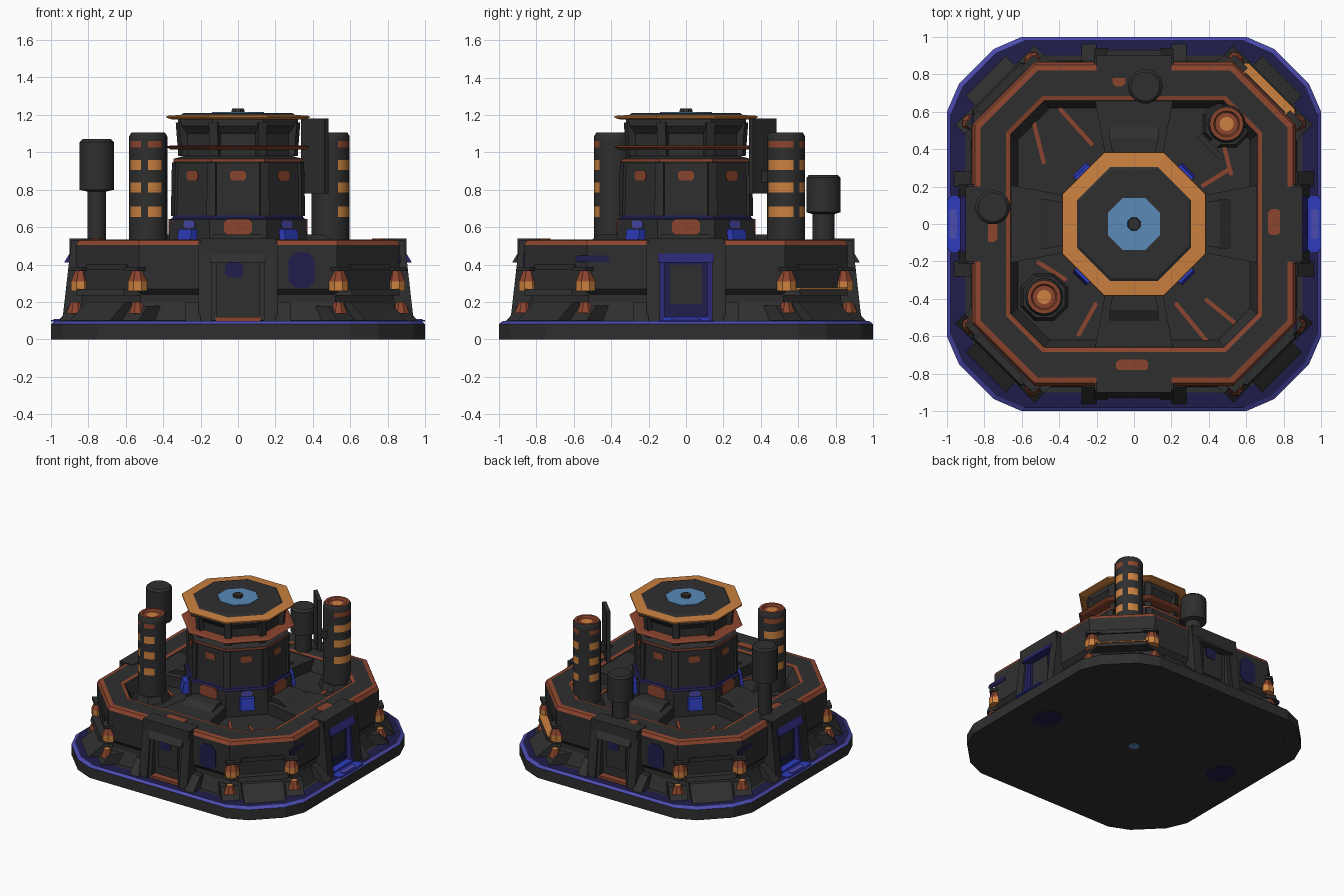
import bpy, bmesh, math
from math import sin, cos, pi, radians
from mathutils import Matrix, Vector

if "Cube" in bpy.data.objects:
    bpy.data.objects.remove(bpy.data.objects["Cube"])

PALETTE = {
    "charcoal": (0.028, 0.028, 0.028), "rust": (0.26, 0.06, 0.027),
    "orange": (0.60, 0.22, 0.05), "navy": (0.014, 0.013, 0.07),
    "deep_blue": (0.022, 0.02, 0.17), "blue": (0.026, 0.045, 0.50),
    "violet_blue": (0.07, 0.07, 0.42), "light_blue": (0.10, 0.26, 0.48),
}
MATS = {}
for k, c in PALETTE.items():
    MATS[k] = bpy.data.materials.new(k)
    MATS[k].diffuse_color = (*c, 1)


def make(name, bm, mats, smooth=False):
    bmesh.ops.recalc_face_normals(bm, faces=bm.faces)
    me = bpy.data.meshes.new(name)
    bm.to_mesh(me)
    bm.free()
    for m in mats:
        me.materials.append(MATS[m])
    ob = bpy.data.objects.new(name, me)
    bpy.context.collection.objects.link(ob)
    if smooth:
        bpy.ops.object.select_all(action='DESELECT')
        ob.select_set(True)
        bpy.context.view_layer.objects.active = ob
        bpy.ops.object.shade_smooth_by_angle(angle=radians(40))
    return ob


def four(quarter):
    """Repeat one corner's outline points around the four corners."""
    return [(x * cos(q * pi / 2) - y * sin(q * pi / 2), x * sin(q * pi / 2) + y * cos(q * pi / 2))
            for q in range(4) for x, y in quarter]


def chamfered(a, c):
    return four([(a, c), (c, a)])


def octa(a):
    return chamfered(a, a * 0.4142)


def circle(r, n, at=(0, 0), phase=.5):
    return [(at[0] + r * cos(2 * pi * (i + phase) / n), at[1] + r * sin(2 * pi * (i + phase) / n)) for i in range(n)]


def loft(name, rings, mats, smooth=False):
    """rings: (outline, z); mats: bottom cap, one per band, top cap."""
    bm = bmesh.new()
    names = list(dict.fromkeys(mats))
    rows = [[bm.verts.new((x, y, z)) for x, y in pts] for pts, z in rings]
    n = len(rows[0])
    bm.faces.new(rows[0][::-1]).material_index = names.index(mats[0])
    for a, b, m in zip(rows, rows[1:], mats[1:]):
        for i in range(n):
            j = (i + 1) % n
            bm.faces.new((a[i], a[j], b[j], b[i])).material_index = names.index(m)
    bm.faces.new(rows[-1]).material_index = names.index(mats[-1])
    return make(name, bm, names, smooth)


def box(name, ang, r0, r1, w, z0, z1, mat, side=0, w2=None, r1top=None):
    """Block reaching from radius r0 to r1 along a heading, shifted sideways; w2 = outer width."""
    w2 = w2 or w
    rt = r1top or r1
    d = radians(ang)
    def pts(ro):
        p = [(r0, side - w / 2), (ro, side - w2 / 2), (ro, side + w2 / 2), (r0, side + w / 2)]
        return [(x * cos(d) - y * sin(d), x * sin(d) + y * cos(d)) for x, y in p]
    return loft(name, [(pts(r1), z0), (pts(rt), z1)], [mat] * 3)


def spot(name, pos, ang, w, h, mat, flat=False):
    """Thin painted plate with cut corners; faces a heading, or up when flat."""
    bm = bmesh.new()
    a, b = w / 2, h / 2
    k = min(a, b) * 0.5
    out = [(a, -b + k), (a, b - k), (a - k, b), (-a + k, b), (-a, b - k), (-a, -b + k), (-a + k, -b), (a - k, -b)]
    lo = [bm.verts.new((x, y, -.004)) for x, y in out]
    hi = [bm.verts.new((x, y, .005)) for x, y in out]
    bm.faces.new(lo[::-1])
    bm.faces.new(hi)
    for i in range(8):
        j = (i + 1) % 8
        bm.faces.new((lo[i], lo[j], hi[j], hi[i]))
    m = Matrix.Rotation(radians(ang), 4, 'Z')
    if not flat:
        m = m @ Matrix.Rotation(pi / 2, 4, 'Z') @ Matrix.Rotation(pi / 2, 4, 'X')
    bm.transform(Matrix.Translation(Vector(pos)) @ m)
    return make(name, bm, [mat])


def polar(r, deg, z, side=0):
    d = radians(deg)
    return (r * cos(d) - side * sin(d), r * sin(d) + side * cos(d), z)


C = "charcoal"
# Base plate with a glowing rim
def plate(s):
    return four([(s, .6 * s), (.935 * s, .75 * s), (.75 * s, .935 * s), (.6 * s, s)])
loft("base_plate", [(plate(.9), .004), (plate(.92), 0), (plate(1), 0), (plate(1), .082), (plate(.98), .098),
                    (plate(.9), .1)], [C, C, C, C, "violet_blue", "navy", C])
loft("underside_spot", [(circle(.04, 8), 0), (circle(.04, 8), .01)], ["light_blue"] * 3)
for s in (-1, 1):
    spot("underside_patch", (.73 * s, -.1 * s, .004), 0, .18, .22, "navy", True)

# Fortress wall: skirt, overhang, rim with rust trims, sunken deck
loft("outer_wall", [(chamfered(.87, .54), .1), (chamfered(.83, .52), .2), (chamfered(.83, .52), .24),
                    (chamfered(.86, .53), .27), (chamfered(.865, .53), .505), (chamfered(.85, .53), .53),
                    (chamfered(.82, .515), .535), (chamfered(.685, .49), .535), (chamfered(.66, .48), .53),
                    (chamfered(.62, .45), .44)],
     [C, C, C, C, C, "rust", "rust", C, "rust", C, C])

# Gates on the four sides
for name, ang in (("right", 0), ("back", 90), ("left", 180), ("front", 270)):
    blue = name in ("right", "left")
    for s in (-1, 1):
        box(name + "_gate_post", ang, .78, .94, .07, .09, .53, C, s * .175, r1top=.89)
        box(name + "_gate_buttress", ang, .78, .97, .08, .09, .2, C, s * .24, r1top=.87)
        box(name + "_gate_jamb", ang, .8, .92, .03, .1, .45, "deep_blue" if blue else C, s * .13, r1top=.89)
    box(name + "_gate_lintel", ang, .78, .9, .4, .45, .54, C)
    box(name + "_gate_visor", ang, .84, .93, .3, .41, .46, "deep_blue" if blue else C, r1top=.9)
    box(name + "_gate_door", ang, .8, .872, .25, .1, .43, "navy" if blue else C)
    box(name + "_gate_panel", ang, .8, .88, .17, .19, .4, C)
    box(name + "_gate_sill", ang, .8, .925, .24, .09, .12, "blue" if blue else "rust")
    if blue:
        spot(name + "_landing_pad", polar(.96, ang, .1), ang, .078, .3, "blue", True)
        spot(name + "_pad_light", polar(.965, ang, .105), ang, .04, .16, "violet_blue", True)
        spot(name + "_wall_strip", polar(.863, ang, .43, -.5), ang, .18, .035, "navy")
    else:
        spot(name + "_wall_patch", polar(.863, ang, .37, .34), ang, .14, .19, "navy")
        spot(name + "_door_patch", polar(.881, ang, .37, -.02), ang, .1, .08, "navy")
    # Spokes joining the tower to the wall
    box(name + "_spoke", ang, .3, .67, .28, .43, .525, C, w2=.42)
    box(name + "_spoke_cap", ang, .3, .56, .2, .5, .56, C, w2=.26, r1top=.46)
spot("rim_light_right", (.75, .01, .535), 0, .07, .14, "rust", True)
spot("rim_light_front", (-.01, -.755, .535), 0, .17, .06, "rust", True)
spot("rim_light_left", (-.76, -.04, .535), 0, .06, .11, "rust", True)
spot("rim_light_back", (-.08, .77, .535), 0, .07, .07, "rust", True)

# Corner ledges with lamps
for ang in (45, 135, 225, 315):
    box("corner_ledge", ang, .9, 1.045, .5, .235, .27, C, w2=.36, r1top=1.035)
    box("corner_foot", ang, .9, 1.12, .3, .1, .2, C, r1top=1.0)
    box("corner_band", ang, .93, .995, .3, .37, .40, C)
    for s in (-1, 1):
        at = polar(.975, ang, 0, .215 * s)[:2]
        loft("corner_lamp", [(circle(.055, 8, at), .26), (circle(.055, 8, at), .31),
                             (circle(.03, 8, at), .37)], ["orange", "orange", "rust", "orange"])
        box("lamp_hood", ang, .92, 1.02, .1, .365, .385, C, s * .21)
        box("lower_lamp_block", ang, .88, 1.05, .13, .1, .18, C, s * .235, r1top=.98)
        at = polar(.995, ang, 0, .235 * s)[:2]
        loft("lower_lamp", [(circle(.05, 8, at), .14), (circle(.025, 8, at), .2)],
             ["rust", "rust", "orange"])
spot("ledge_glow", polar(1.012, 45, .272), 45, .06, .38, "orange", True)

# Painted lines on the sunken deck
for x0, y0, x1, y1 in ((-.55, .6, -.48, .32), (-.4, .62, -.22, .42), (.22, -.42, .4, -.64), (.38, -.4, .54, -.53),
                       (-.52, -.2, -.36, -.3), (-.3, -.6, -.2, -.42), (.36, .2, .52, .3), (.52, .26, .48, .42)):
    d = Vector((x1 - x0, y1 - y0))
    spot("deck_line", ((x0 + x1) / 2, (y0 + y1) / 2, .442), math.degrees(math.atan2(d.y, d.x)),
         d.length, .022, "rust", True)

# Octagonal central tower
loft("tower_body", [(octa(.37), .43), (octa(.365), .64), (octa(.35), .65), (octa(.345), .665), (octa(.34), .94),
                    (octa(.345), .95), (octa(.345), .965), (octa(.29), .98), (octa(.29), 1.10), (octa(.32), 1.14),
                    (octa(.32), 1.18)], [C, C, "navy", "navy", C, C, "rust", C, C, C, C, C])
loft("tower_flange", [(octa(.36), 1.015), (octa(.385), 1.03), (octa(.36), 1.037)], ["rust"] * 4)
loft("tower_crown", [(octa(.35), 1.175), (octa(.382), 1.185), (octa(.382), 1.195), (octa(.305), 1.2), (octa(.29), 1.21)],
     ["orange", "orange", "orange", "orange", C, C])
loft("crown_disc", [(octa(.14), 1.2), (octa(.14), 1.216)], ["light_blue"] * 3)
loft("crown_hub", [(circle(.04, 8), 1.2), (circle(.035, 8), 1.235)], [C] * 3)
for i in range(8):
    a = i * 45
    box("tower_rib", a + 22.5, .3, .378, .05, .66, .945, C, r1top=.372)
    box("neck_rib", a + 22.5, .25, .335, .05, .98, 1.16, C, r1top=.35)
    spot("tower_window", polar(.341, a, .875), a, .085, .05, "rust")
    if i % 2:
        box("tower_lamp", a, .3, .415, .13, .5, .59, "blue", w2=.1, r1top=.4)
        spot("tower_lamp_glow", polar(.365, a, .615), a, .08, .04, "violet_blue")
    else:
        spot("tower_port", polar(.366, a, .6), a, .15, .09, "rust")

# Two chimneys; windows are coloured faces chosen by height and heading
LEVELS = (.655, .71, .785, .84, .905, .96, 1.025, 1.06)
for name, at, angles in (("front_chimney", (-.48, -.39), (-67.5, -135, 112.5, 157.5)),
                         ("back_chimney", (.495, .535), (-45, 0, 67.5, 157.5))):
    loft(name + "_collar", [(circle(.14, 8, at), .43), (circle(.12, 8, at), .49)], [C] * 3)
    rows = [(.102, z) for z in (.43, *LEVELS, 1.085)] + [(.09, 1.105), (.07, 1.105), (.062, 1.09), (.038, 1.092)]
    ob = loft(name, [(circle(r, 16, at, 0), z) for r, z in rows], [C] * 11 + ["rust", "rust", "rust", "orange"], True)
    for p in ob.data.polygons:
        x, y, z = p.center
        heading = math.degrees(math.atan2(y - at[1], x - at[0]))
        near = any(abs((heading - a + 180) % 360 - 180) < 20 for a in angles)
        for k in range(0, 8, 2):
            if near and LEVELS[k] < z < LEVELS[k + 1] and abs(p.normal.z) < .1:
                p.material_index = 1 if k == 6 else 2

# Two raised tanks on stems
for name, at, z0, z1, r, rs in (("left_tank", (-.755, .09), .8, 1.07, .093, .05),
                                ("back_tank", (.06, .735), .68, .88, .093, .06)):
    loft(name, [(circle(rs, 16, at), .5), (circle(rs, 16, at), z0 - .01), (circle(r, 16, at), z0),
                (circle(r, 16, at), z1 - .015), (circle(r - .015, 16, at), z1)], [C] * 6, True)

# Signal fin beside the back chimney
box("signal_fin", 45, .565, .595, .18, .78, 1.18, C)
box("fin_bracket", 45, .57, .68, .05, .84, .9, C)

for m in bpy.data.materials:
    if m.users and not m.is_grease_pencil:
        m.use_nodes = True
        m.node_tree.nodes["Principled BSDF"].inputs["Base Color"].default_value = m.diffuse_color
